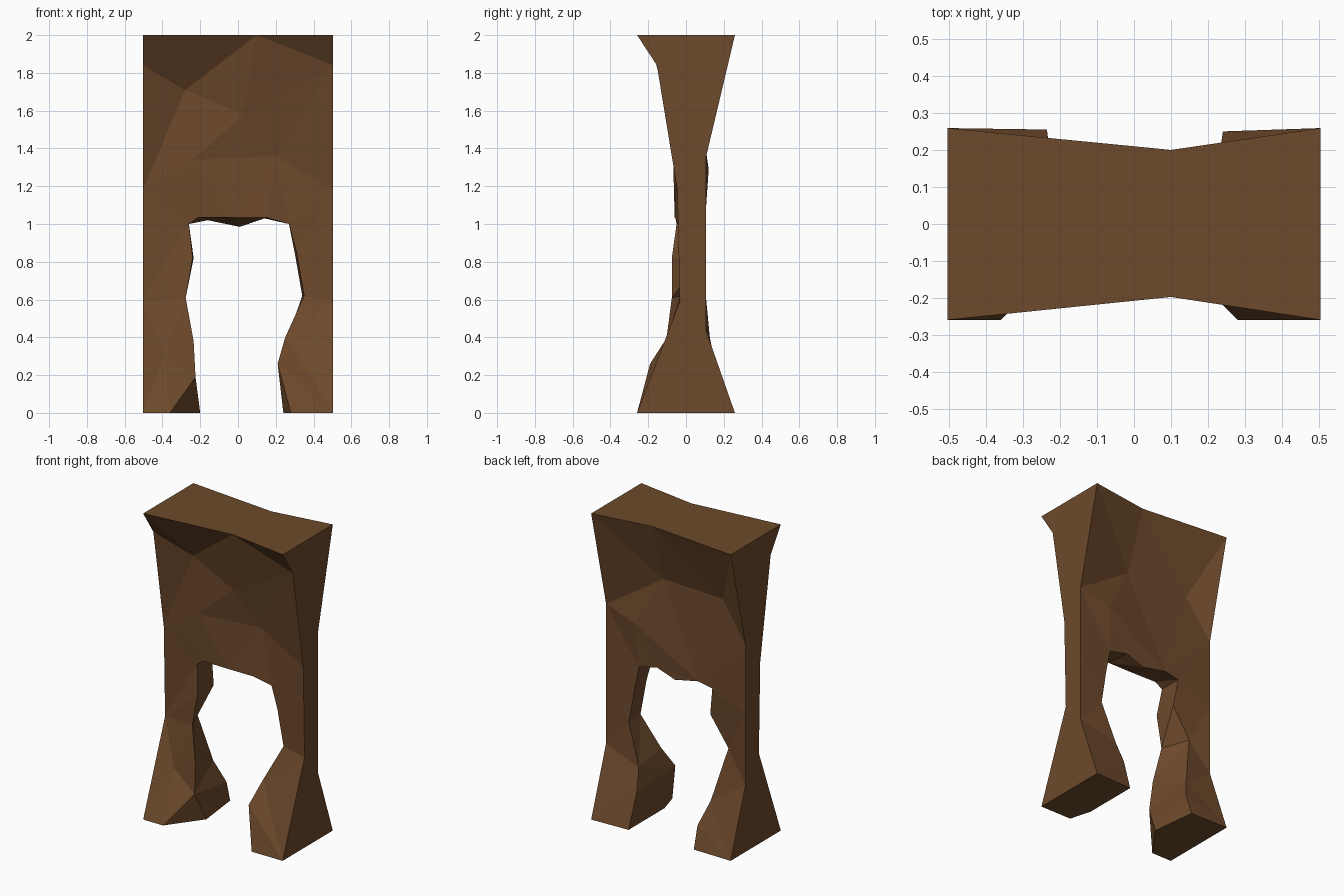
import bpy, bmesh
from mathutils import Vector
from mathutils.geometry import delaunay_2d_cdt

if "Cube" in bpy.data.objects:
    bpy.data.objects.remove(bpy.data.objects["Cube"])

HALF = 0.504  # half the width


def outline(side, top_mid, opening):
    """Closed loop: left outer edge up, across the top, right edge down, around the opening."""
    left = [(-HALF, y, z) for y, z in side]
    right = [(HALF, y, z) for y, z in reversed(side)]
    return left + [top_mid] + right + opening


# Front: outer side profile (y, z), then the opening from right foot to left foot
front = outline(
    [(-.259, 0), (-.033, .59), (-.046, 1.18), (-.154, 1.84), (-.259, 2)],
    (.1, -.197, 2),
    [(.28, -.259, 0), (.21, -.19, .26), (.25, -.1, .4), (.35, -.03, .62),
     (.31, -.035, .85), (.27, -.04, 1.0), (.15, -.06, 1.035), (-.03, -.06, 1.035),
     (-.21, -.055, 1.035), (-.26, -.05, 1.0), (-.24, -.075, .82), (-.277, -.075, .61),
     (-.235, -.105, .38), (-.225, -.127, .19), (-.36, -.259, 0)])
front_bumps = [(-.28, -.066, 1.71), (.03, -.09, 1.58), (-.24, -.068, 1.34),
               (.2, -.045, 1.36), (-.39, -.107, .31)]

# Back: same number of outline points so the two can be bridged
back = outline(
    [(.259, 0), (.105, .44), (.105, .9), (.105, 1.35), (.259, 2)],
    (.1, .2, 2),
    [(.24, .25, 0), (.23, .18, .22), (.25, .13, .36), (.34, .105, .62),
     (.3, .1, .85), (.27, .1, 1.0), (.14, .1, 1.03), (.01, .1, .985),
     (-.16, .1, 1.02), (-.26, .1, 1.0), (-.235, .085, .82), (-.363, .08, .63),
     (-.282, .148, .29), (-.23, .21, .14), (-.235, .255, 0)])
back_bumps = [(.11, .076, 1.607), (-.329, .09, 1.60), (.29, .12, 1.288)]

# Extra corners on the inner rim of each foot, keyed by outline index
foot_corners = {11: (.24, -.12, 0), 25: (-.2, -.04, 0)}

bm = bmesh.new()


def faceted_sheet(loop, bumps, creases=()):
    """Triangulate an outline with interior bumps; return the outline verts."""
    pts = loop + bumps
    n = len(loop)
    edges = [(i, (i + 1) % n) for i in range(n)] + list(creases)
    flat = [Vector((x, z)) for x, y, z in pts]
    _, _, tris, origin, _, _ = delaunay_2d_cdt(flat, edges, [], 1, 1e-5)
    verts = [bm.verts.new(p) for p in pts]
    for tri in tris:
        bm.faces.new([verts[origin[i][0]] for i in tri])
    return verts[:n]


# Front and back sheets; the creases are the overhanging brow on the front
# and the hollow's ridges on the back
b0 = len(front)
f_loop = faceted_sheet(front, front_bumps,
                       [(3, b0), (b0, 5), (5, 7), (7, b0 + 1), (b0, b0 + 1)])
b_loop = faceted_sheet(back, back_bumps,
                       [(5, b0), (b0, 7), (b0, b0 + 1), (b0 + 1, 4), (b0, b0 + 2)])

# Bridge the sheets: outer sides, top, arch underside and foot soles
mids = {k: bm.verts.new(p) for k, p in foot_corners.items()}
n = len(f_loop)
for i in range(n):
    j = (i + 1) % n
    ring = [f_loop[i], f_loop[j], b_loop[j], b_loop[i]]
    if j in mids:      # inner side of left foot, sole of right foot
        m = mids[j]
        fan = [ring[1], ring[0], ring[3], ring[2]]
    elif i in mids:    # sole of left foot, inner side of right foot
        m = mids[i]
        fan = [ring[0], ring[1], ring[2], ring[3]]
    else:
        bm.faces.new(ring)
        continue
    for a, b in zip(fan, fan[1:]):
        bm.faces.new((m, a, b))

bmesh.ops.triangulate(bm, faces=[f for f in bm.faces if len(f.verts) > 3])
bmesh.ops.recalc_face_normals(bm, faces=bm.faces[:])

mesh = bpy.data.meshes.new("rock_arch")
bm.to_mesh(mesh)
bm.free()

# Brown material
brown = bpy.data.materials.new("brown_rock")
brown.diffuse_color = (0.155, 0.068, 0.025, 1)
brown.use_nodes = True
brown.node_tree.nodes["Principled BSDF"].inputs["Base Color"].default_value = brown.diffuse_color
mesh.materials.append(brown)
arch = bpy.data.objects.new("rock_arch", mesh)
bpy.context.collection.objects.link(arch)
